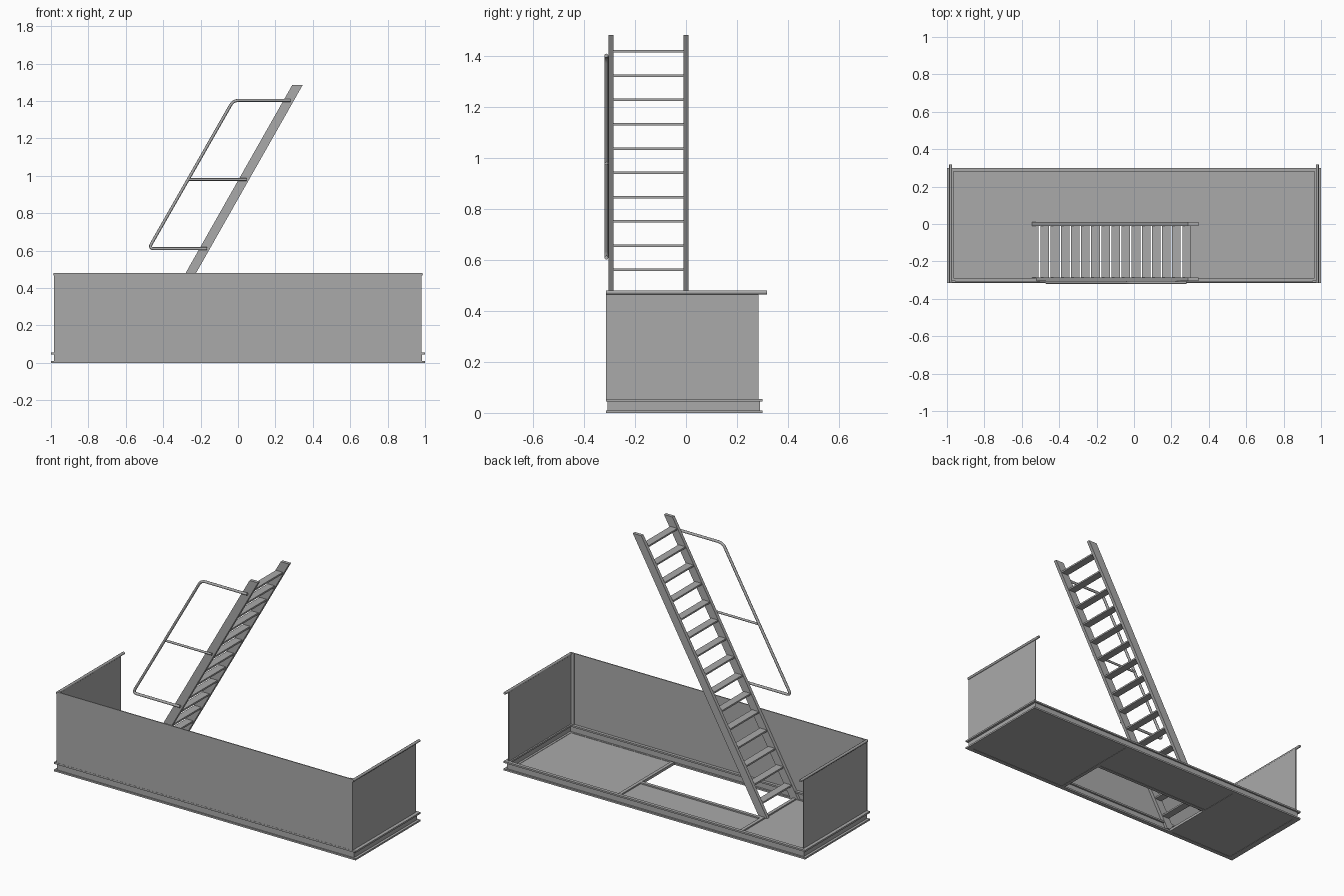
import bpy, bmesh, math
from mathutils import Vector

cube = bpy.data.objects.get("Cube")
if cube:
    bpy.data.objects.remove(cube, do_unlink=True)

grey = bpy.data.materials.new("steel grey")
grey.use_nodes = True
colour = (0.4, 0.4, 0.4, 1)
grey.diffuse_color = colour
grey.node_tree.nodes["Principled BSDF"].inputs["Base Color"].default_value = colour


def finish(name, bm):
    bmesh.ops.recalc_face_normals(bm, faces=bm.faces)
    mesh = bpy.data.meshes.new(name)
    bm.to_mesh(mesh)
    bm.free()
    mesh.materials.append(grey)
    obj = bpy.data.objects.new(name, mesh)
    bpy.context.collection.objects.link(obj)
    return obj


def add_box(bm, x, y, z):
    """Add a box given its (low, high) range on each axis."""
    verts = bmesh.ops.create_cube(bm, size=1)["verts"]
    for v in verts:
        v.co = Vector(r[0] + (c + 0.5) * (r[1] - r[0]) for r, c in zip((x, y, z), v.co))


def box(name, x, y, z):
    bm = bmesh.new()
    add_box(bm, x, y, z)
    return finish(name, bm)


def tube(name, points, radius):
    curve = bpy.data.curves.new(name, "CURVE")
    curve.dimensions = "3D"
    curve.bevel_depth = radius
    curve.bevel_resolution = 2
    curve.use_fill_caps = True
    spline = curve.splines.new("POLY")
    spline.points.add(len(points) - 1)
    for p, co in zip(spline.points, points):
        p.co = (*co, 1)
    obj = bpy.data.objects.new(name, curve)
    bpy.context.collection.objects.link(obj)
    bpy.ops.object.select_all(action="DESELECT")
    obj.select_set(True)
    bpy.context.view_layer.objects.active = obj
    bpy.ops.object.convert(target="MESH")
    obj = bpy.context.object
    obj.data.materials.clear()
    obj.data.materials.append(grey)
    bpy.ops.object.shade_smooth_by_angle(angle=math.radians(50))
    return obj


def rounded(points, radius, steps=5):
    """Replace the inner corners of a path with short arcs."""
    pts = [Vector(p) for p in points]
    path = [pts[0]]
    for a, b, c in zip(pts, pts[1:], pts[2:]):
        p, q = b + (a - b).normalized() * radius, b + (c - b).normalized() * radius
        for i in range(steps + 1):
            t = i / steps
            path.append(p * (1 - t) ** 2 + b * 2 * t * (1 - t) + q * t * t)
    return path + [pts[-1]]


# Base frame: channel section with a flange above and below an upright web
FRONT, BACK = -0.315, 0.30
for label, z in (("lower", (0, 0.01)), ("upper", (0.045, 0.055))):
    bm = bmesh.new()
    for s in (-1, 1):
        add_box(bm, sorted((s, s * 0.965)), (FRONT, BACK), z)
    add_box(bm, (-0.965, 0.965), (FRONT, -0.29), z)
    add_box(bm, (-0.965, 0.965), (0.28, BACK), z)
    finish(label + "_flange", bm)
bm = bmesh.new()
for s in (-1, 1):
    add_box(bm, sorted((s * 0.985, s * 0.978)), (-0.308, 0.29), (0.01, 0.045))
for y in ((-0.308, -0.301), (0.283, 0.29)):
    add_box(bm, (-0.978, 0.978), y, (0.01, 0.045))
finish("frame_web", bm)

# Floor plates around the ladder opening
HOLE = (-0.52, 0.29)
box("left_floor", (HOLE[1], 0.965), (-0.29, 0.28), (0.002, 0.008))
box("right_floor", (-0.965, HOLE[0]), (-0.29, 0.28), (0.002, 0.008))
box("middle_floor", HOLE, (0.02, 0.28), (0.002, 0.008))
for name, x in (("left_floor_joist", HOLE[1]), ("right_floor_joist", HOLE[0])):
    box(name, (x - 0.01, x + 0.01), (-0.29, 0.28), (0.0, 0.016))
box("opening_trim", HOLE, (0.01, 0.03), (0.0, 0.016))

# Side panels and their top tubes
box("front_panel", (-0.985, 0.98), (-0.314, -0.308), (0.055, 0.48))
for name, s in (("left", 1), ("right", -1)):
    box(name + "_panel", sorted((s * 0.974, s * 0.98)), (-0.308, 0.285), (0.055, 0.472))
    tube(name + "_top_tube", [(s * 0.98, -0.315, 0.473), (s * 0.98, 0.318, 0.473)], 0.008)
    box(name + "_corner_strip", sorted((s * 0.955, s * 0.974)), (-0.308, -0.302), (0.055, 0.48))

# Ladder rails: slanted, cut level at both ends
SLOPE, LOW, HIGH = 0.567, 0.012, 1.485


def rail_x(z):
    return -0.28 + (z - 0.48) * SLOPE


for name, y in (("front_ladder_rail", -0.305), ("back_ladder_rail", -0.01)):
    bm = bmesh.new()
    add_box(bm, (0, 0.056), (y, y + 0.02), (LOW, HIGH))
    for v in bm.verts:
        v.co.x += rail_x(v.co.z)
    finish(name, bm)

# Flat treads
bm = bmesh.new()
for i in range(15):
    z = 1.42 - i * 0.0954
    x = rail_x(z) + 0.028
    add_box(bm, (x - 0.023, x + 0.023), (-0.285, -0.01), (z - 0.005, z + 0.005))
finish("treads", bm)

# Handrail on the front rail
Y, R = -0.313, 0.008
loop = [(0.28, Y, 1.403), (-0.025, Y, 1.403), (-0.478, Y, 0.61), (-0.165, Y, 0.61)]
tube("handrail", rounded(loop, 0.03), R)
tube("handrail_middle_bar", [(-0.265, Y, 0.98), (0.045, Y, 0.98)], R * 0.85)
